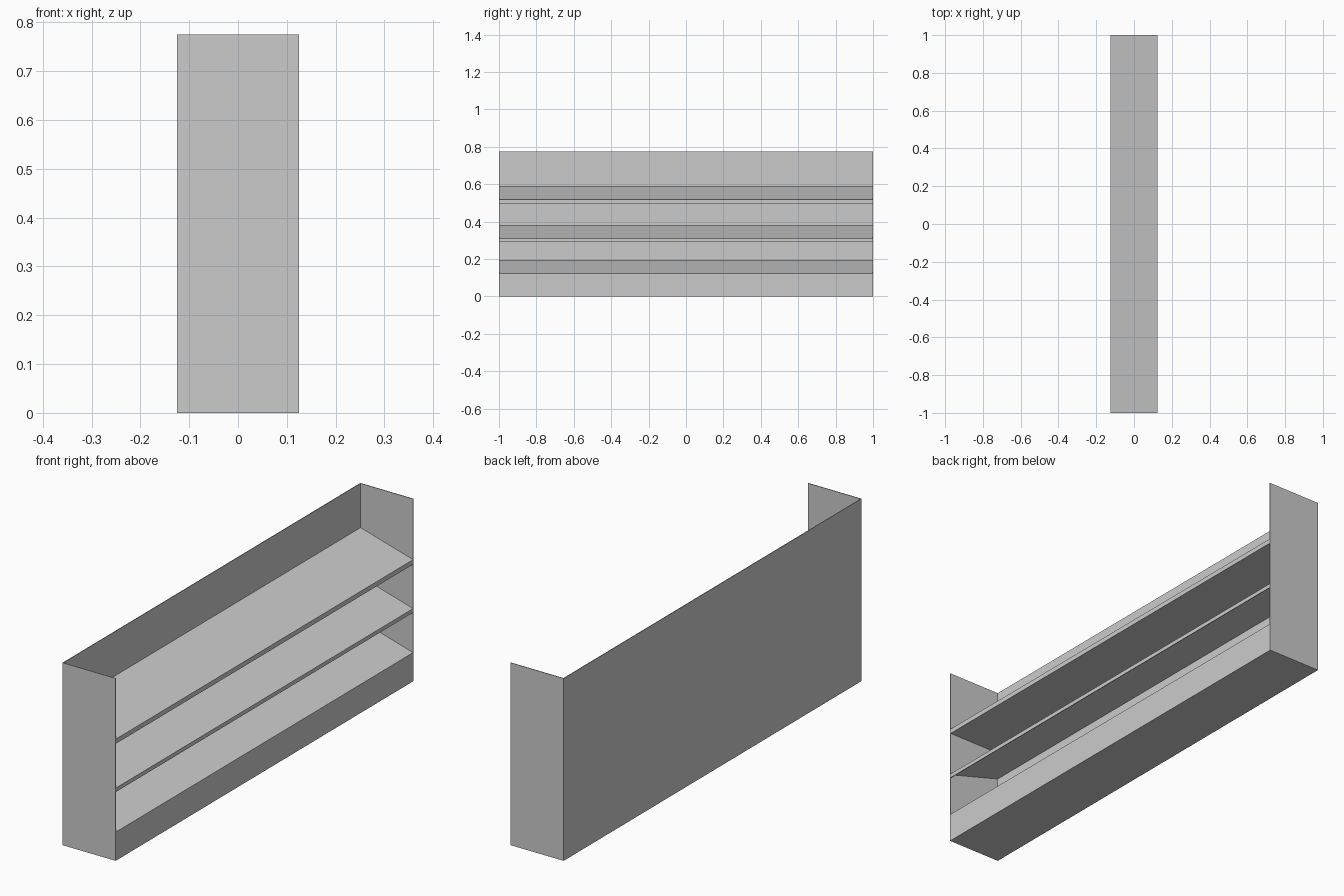
import bpy, bmesh

if "Cube" in bpy.data.objects:
    bpy.data.objects.remove(bpy.data.objects["Cube"])

L, D, H, T = 1.0, 0.125, 0.775, 0.003   # half length, half depth, height, sheet thickness


def box(name, x0, x1, y0, y1, z0, z1):
    bm = bmesh.new()
    bmesh.ops.create_cube(bm, size=1)
    for v in bm.verts:
        v.co.x = x1 if v.co.x > 0 else x0
        v.co.y = y1 if v.co.y > 0 else y0
        v.co.z = z1 if v.co.z > 0 else z0
    return finish(name, bm)


def extrude_profile(name, pts):
    """Closed x-z profile swept along the full inner length."""
    bm = bmesh.new()
    y = L - T
    face = bm.faces.new([bm.verts.new((x, -y, z)) for x, z in pts])
    res = bmesh.ops.extrude_face_region(bm, geom=[face])
    verts = [g for g in res["geom"] if isinstance(g, bmesh.types.BMVert)]
    bmesh.ops.translate(bm, verts=verts, vec=(0, 2 * y, 0))
    return finish(name, bm)


def finish(name, bm):
    bmesh.ops.recalc_face_normals(bm, faces=bm.faces)
    me = bpy.data.meshes.new(name)
    bm.to_mesh(me)
    bm.free()
    ob = bpy.data.objects.new(name, me)
    bpy.context.collection.objects.link(ob)
    return ob


# Thin sheet casing: back, two ends, floor and low front panel
box("back_panel", -D, -D + T, -L, L, 0, H)
for side, s in (("near", -1), ("far", 1)):
    ya, yb = sorted((s * L, s * (L - T)))
    box(f"{side}_end_panel", -D + T, D, ya, yb, 0, H)
box("floor_panel", -D + T, D, -L + T, L - T, 0, T)
box("front_panel", D - T, D, -L + T, L - T, T, 0.102)

# Sloping shelves with a small folded front lip
B = -D + T
for name, front, back, lip in (("lower_shelf", 0.122, 0.192, 0.102),
                               ("middle_shelf", 0.309, 0.38, 0.292)):
    extrude_profile(name, [(B, back), (D, front), (D, lip), (D - T, lip),
                           (D - T, front - T), (B, back - T)])

# Top shelf is closed underneath by a level sheet
extrude_profile("top_shelf", [(B, 0.587), (D, 0.517), (D, 0.497), (B, 0.497)])
